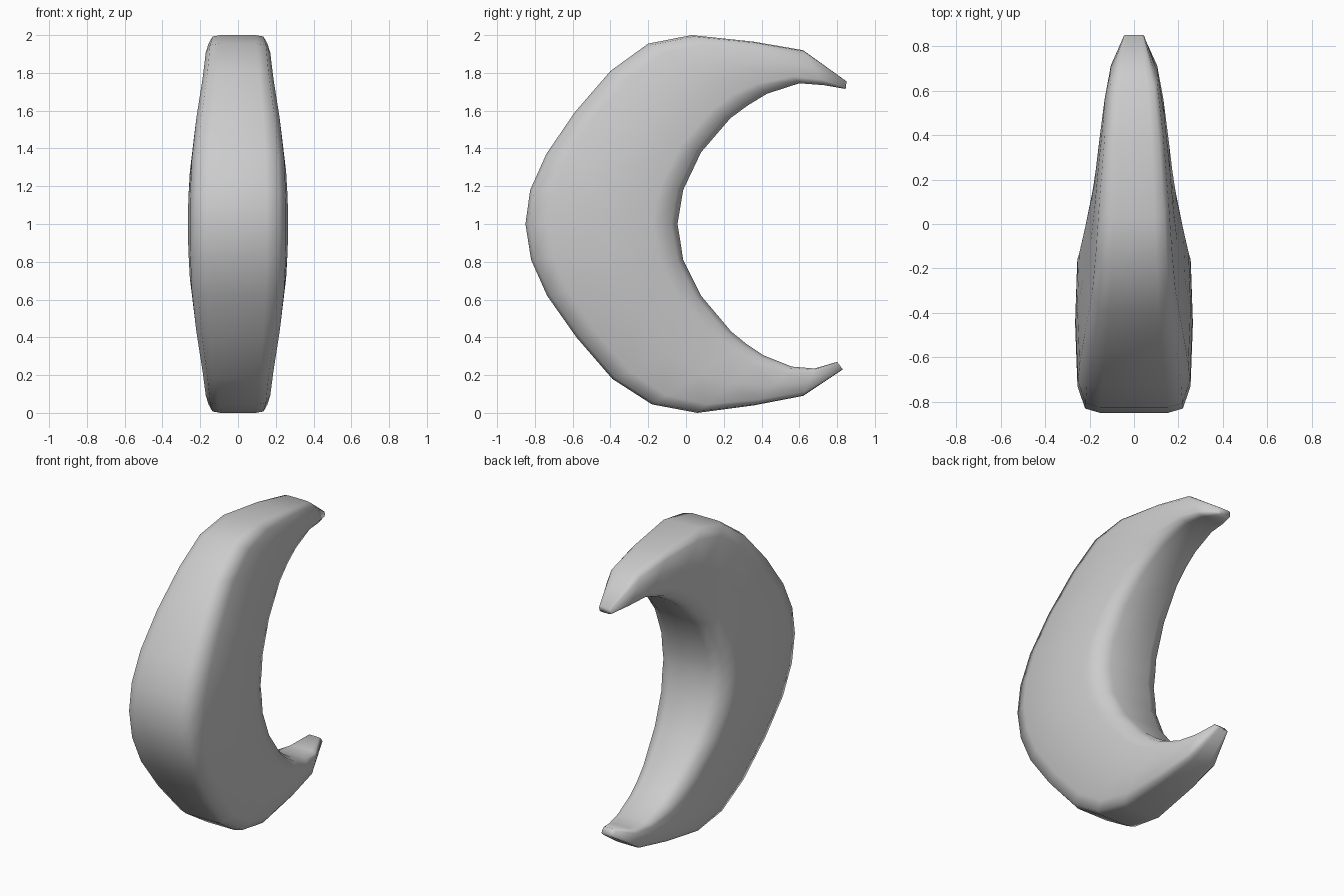
import bpy, bmesh

# Stations from lower tip to upper tip: outer (y, z), inner (y, z)
stations = [
    (.83, .23, .80, .27), (.62, .09, .68, .235), (.36, .04, .56, .245),
    (.06, 0, .41, .305), (-.18, .045, .32, .365), (-.39, .18, .24, .43),
    (-.58, .40, .08, .62), (-.735, .62, -.015, .81), (-.82, .81, -.03, .91),
    (-.85, 1, -.045, 1),
    (-.825, 1.18, -.03, 1.09), (-.74, 1.37, -.015, 1.18), (-.59, 1.59, .08, 1.38),
    (-.40, 1.81, .235, 1.56), (-.20, 1.955, .33, 1.63), (.03, 2, .43, 1.69),
    (.36, 1.965, .60, 1.745), (.62, 1.92, .73, 1.735), (.85, 1.755, .845, 1.715),
]
half = [.045, .108, .137, .163, .178, .195, .23, .255, .263]
widths = half + [.265] + half[::-1]

# Rounded-box cross-section: (depth from outer to inner, width fraction)
side = [(0, .57), (.025, .83), (.15, .96), (.5, 1), (.84, .965), (.96, .83), (1, .55)]
section = side + [(t, -w) for t, w in reversed(side)]

# Crescent body lofted through the stations
bm = bmesh.new()
rings = []
for (oy, oz, iy, iz), w in zip(stations, widths):
    rings.append([bm.verts.new((w * f, oy + (iy - oy) * t, oz + (iz - oz) * t))
                  for t, f in section])
n = len(section)
for a, b in zip(rings, rings[1:]):
    for i in range(n):
        j = (i + 1) % n
        bm.faces.new((a[i], a[j], b[j], b[i]))

# Closed tips
bm.faces.new(rings[0])
bm.faces.new(rings[-1][::-1])
bmesh.ops.recalc_face_normals(bm, faces=bm.faces[:])
for f in bm.faces:
    f.smooth = True

mesh = bpy.data.meshes.new("crescent")
bm.to_mesh(mesh)
bm.free()
obj = bpy.data.objects.new("crescent", mesh)
bpy.context.collection.objects.link(obj)
